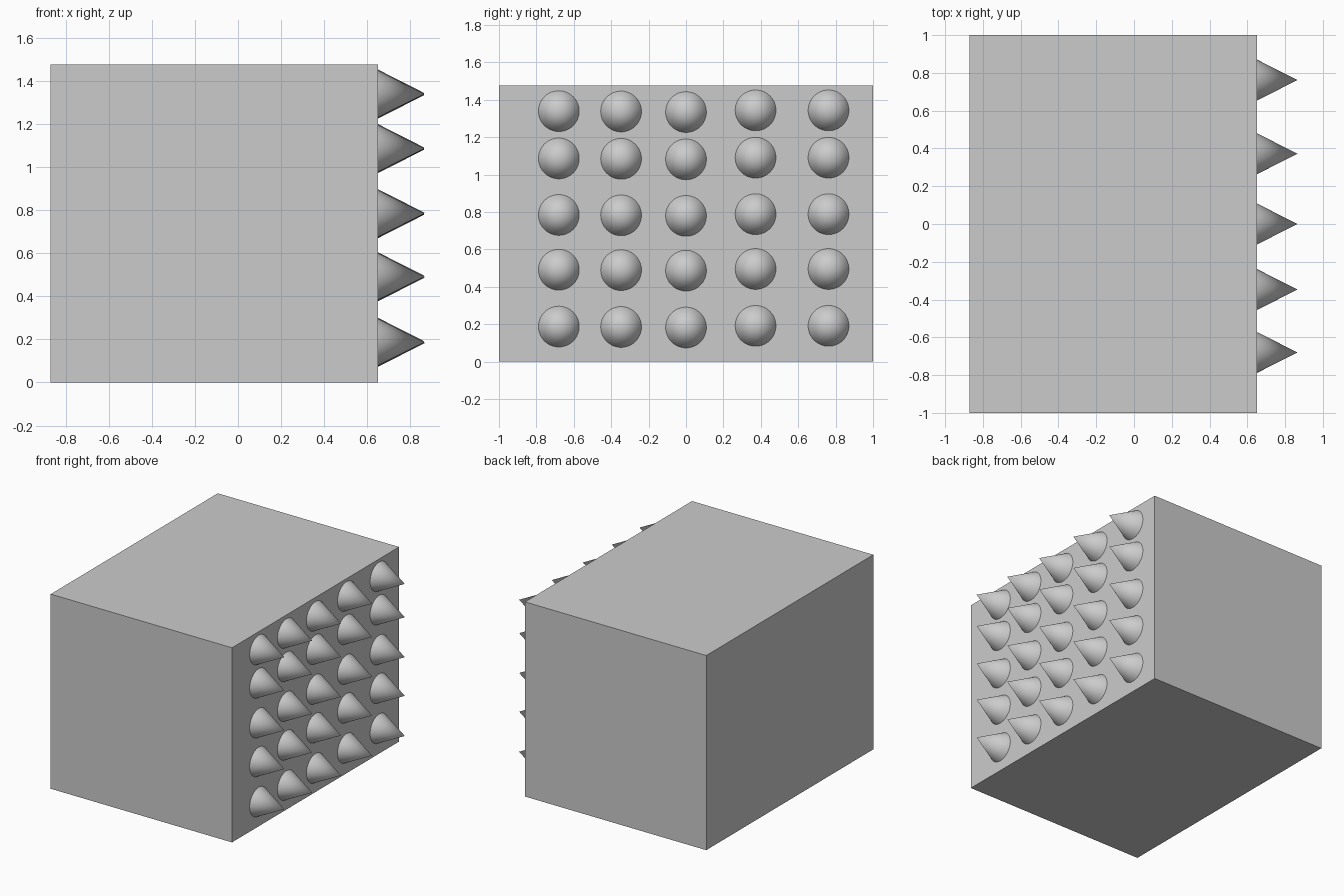
import bpy
from math import pi

if "Cube" in bpy.data.objects:
    bpy.data.objects.remove(bpy.data.objects["Cube"])

X0, X1, TOP, TIP = -0.87, 0.65, 1.475, 0.865
RADIUS = 0.109

# solid block
bpy.ops.mesh.primitive_cube_add(size=1, location=((X0 + X1) / 2, 0, TOP / 2))
block = bpy.context.object
block.name = "block"
block.scale = (X1 - X0, 2, TOP)
bpy.ops.object.transform_apply(location=False, rotation=False, scale=True)

# cone studs on the right face: (column y, small height offset of that column)
columns = [(-0.68, 0.005), (-0.347, 0.003), (0, 0), (0.372, 0.009), (0.762, 0.009)]
rows = [0.182, 0.486, 0.779, 1.081, 1.334]


def add_spike(name, y, z):
    bpy.ops.mesh.primitive_cone_add(
        vertices=64, radius1=RADIUS, radius2=0, depth=TIP - X1,
        location=((X1 + TIP) / 2, y, z), rotation=(0, pi / 2, 0))
    bpy.context.object.name = name
    bpy.ops.object.shade_smooth_by_angle()


for c, (y, dz) in enumerate(columns):
    for r, z in enumerate(rows):
        add_spike(f"spike_{c + 1}_{r + 1}", y, z + dz)
